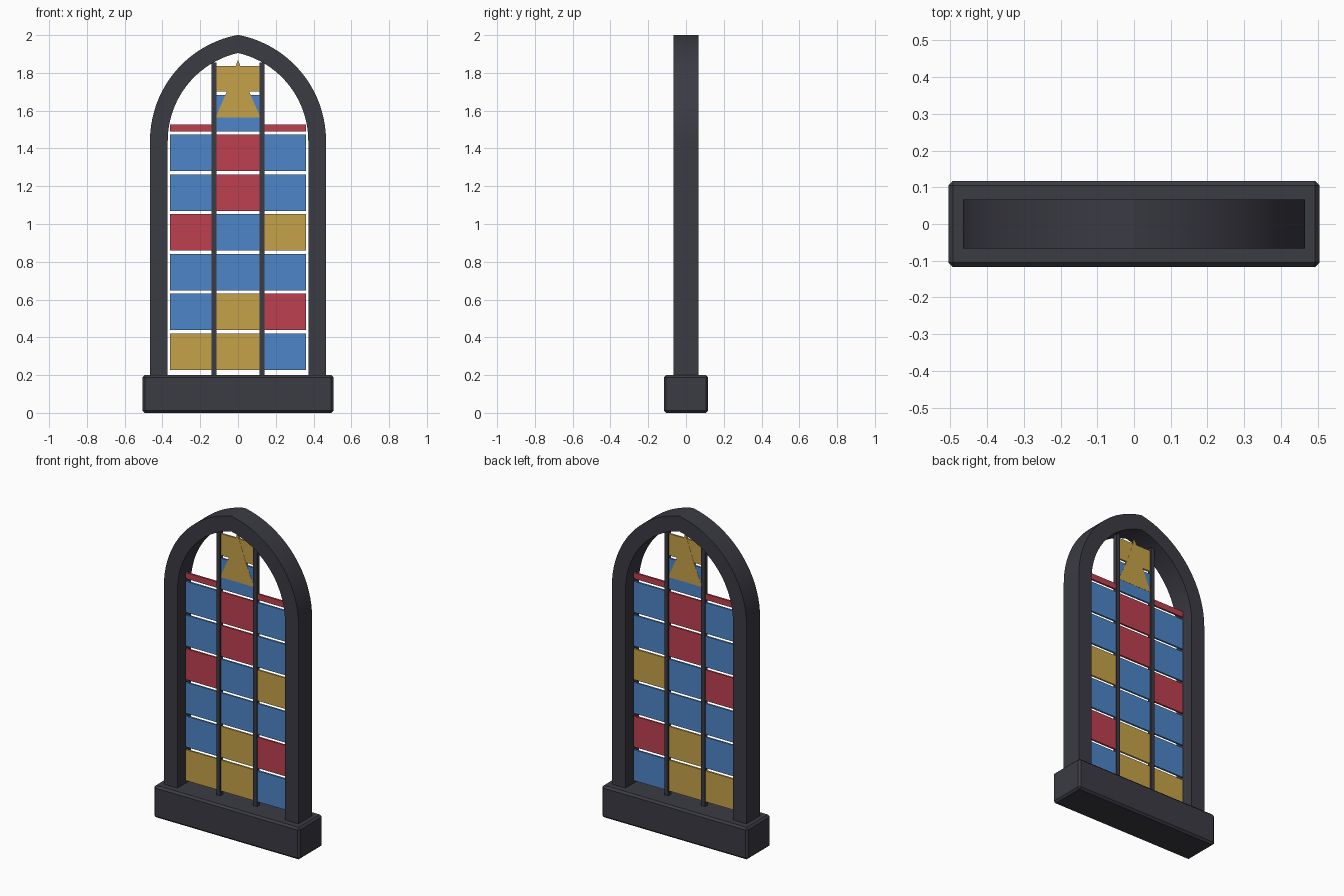
import bpy, bmesh, math

if "Cube" in bpy.data.objects:
    bpy.data.objects.remove(bpy.data.objects["Cube"])


def material(name, rgb):
    m = bpy.data.materials.new(name)
    m.diffuse_color = (*rgb, 1)
    m.use_nodes = True
    m.node_tree.nodes["Principled BSDF"].inputs["Base Color"].default_value = m.diffuse_color
    return m


STONE = material("dark_stone", (0.043, 0.043, 0.057))
GLASS = {
    "B": material("blue_glass", (0.074, 0.235, 0.578)),
    "R": material("red_glass", (0.515, 0.051, 0.080)),
    "G": material("gold_glass", (0.565, 0.361, 0.065)),
}


def finish(name, bm, mat):
    bmesh.ops.recalc_face_normals(bm, faces=bm.faces)
    me = bpy.data.meshes.new(name)
    bm.to_mesh(me)
    bm.free()
    me.materials.append(mat)
    ob = bpy.data.objects.new(name, me)
    bpy.context.collection.objects.link(ob)
    return ob


def box(name, x0, x1, z0, z1, depth, mat, bevel=0):
    bm = bmesh.new()
    bmesh.ops.create_cube(bm, size=1)
    for v in bm.verts:
        v.co.x = x1 if v.co.x > 0 else x0
        v.co.y = depth / 2 if v.co.y > 0 else -depth / 2
        v.co.z = z1 if v.co.z > 0 else z0
    if bevel:
        bmesh.ops.bevel(bm, geom=bm.edges[:], offset=bevel, segments=1, affect='EDGES')
    return finish(name, bm, mat)


# Plinth
box("base", -0.505, 0.505, 0, 0.2, 0.234, STONE, 0.012)

# Pointed arch frame: two arcs centred beyond the middle, with straight legs
SPRING, OFF, SEG = 1.44, 0.105, 20


def arch(half, bottom=0.2):
    r = half + OFF
    end = math.acos(OFF / r)
    right = [(half, bottom)]
    right += [(r * math.cos(end * i / SEG) - OFF, SPRING + r * math.sin(end * i / SEG))
              for i in range(SEG + 1)]
    return right + [(-x, z) for x, z in right[-2::-1]]


bm = bmesh.new()
rings = []
for (ox, oz), (ix, iz) in zip(arch(0.466), arch(0.372)):
    rings.append([bm.verts.new(p) for p in ((ox, -0.067, oz), (ox, 0.067, oz),
                                            (ix, 0.067, iz), (ix, -0.067, iz))])
for a, b in zip(rings, rings[1:]):
    for k in range(4):
        n = (k + 1) % 4
        bm.faces.new((a[k], a[n], b[n], b[k]))
bm.faces.new(rings[0])
bm.faces.new(rings[-1])
frame = finish("arch_frame", bm, STONE)
bpy.context.view_layer.objects.active = frame
frame.select_set(True)
bpy.ops.object.shade_smooth_by_angle(angle=math.radians(15))

# Two upright mullions
for side, s in (("left", -1), ("right", 1)):
    box("mullion_" + side, s * 0.127 - 0.013, s * 0.127 + 0.013, 0.2, 1.856, 0.026, STONE)

# Glass panes, rows from the bottom up, one letter per column
ROWS = ["GGB", "BGR", "BBB", "RBG", "BRB", "BRB", "RBR", " G "]
COLUMNS = [(-0.36, -0.137), (-0.117, 0.117), (0.137, 0.36)]
for r, row in enumerate(ROWS):
    for c, letter in enumerate(row):
        if letter == " ":
            continue
        z0 = 0.228 + 0.2105 * r
        z1 = z0 + 0.193
        z1 = min(z1, 1.837 if c == 1 else 1.528)   # top panes are cut short
        box(f"pane_{r}_{c}", *COLUMNS[c], z0, z1, 0.012, GLASS[letter])

# Gold spire in the head of the window
bm = bmesh.new()
outline = [(0, 1.87), (0.062, 1.695), (0.118, 1.565), (-0.118, 1.565), (-0.062, 1.695)]
face = bm.faces.new([bm.verts.new((x, -0.007, z)) for x, z in outline])
out = bmesh.ops.extrude_face_region(bm, geom=[face])
for v in out["geom"]:
    if isinstance(v, bmesh.types.BMVert):
        v.co.y = 0.007
finish("gold_spire", bm, GLASS["G"])
